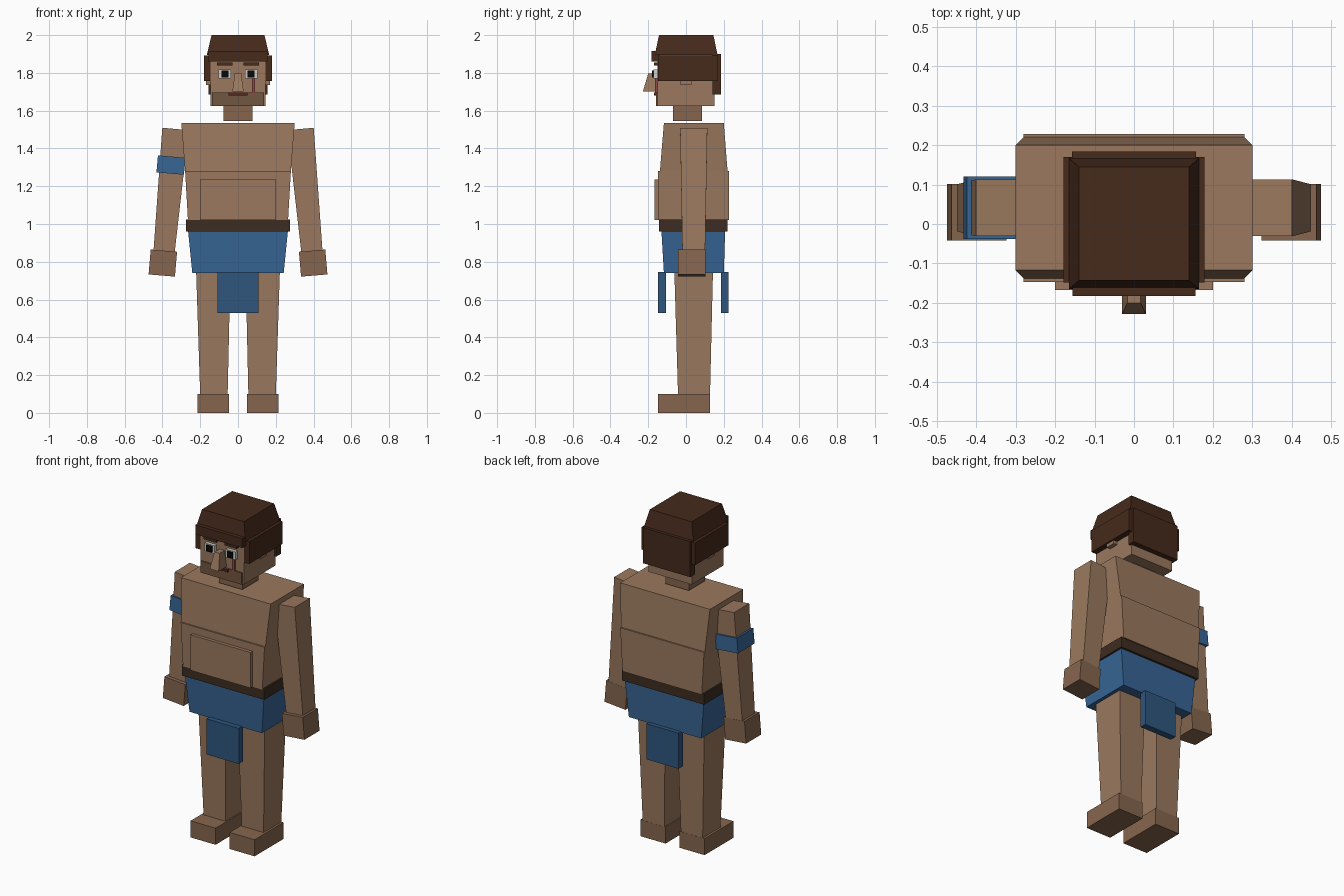
import bpy
from math import radians
from mathutils import Matrix, Vector

if "Cube" in bpy.data.objects:
    bpy.data.objects.remove(bpy.data.objects["Cube"])


def material(name, rgb):
    m = bpy.data.materials.new(name)
    m.diffuse_color = (*[c ** 2.2 for c in rgb], 1)
    m.use_nodes = True
    m.node_tree.nodes["Principled BSDF"].inputs["Base Color"].default_value = m.diffuse_color
    return m


SKIN = material("skin", (0.60, 0.47, 0.37))
PALM = material("hand_skin", (0.52, 0.40, 0.31))
STUBBLE = material("stubble", (0.44, 0.34, 0.26))
HAIR = material("hair", (0.28, 0.18, 0.13))
BLUE = material("blue_cloth", (0.23, 0.40, 0.58))
FLAP = material("dark_blue_cloth", (0.20, 0.34, 0.49))
LEATHER = material("leather", (0.25, 0.19, 0.15))
WHITE = material("eye_white", (0.80, 0.80, 0.78))
BLACK = material("black", (0.06, 0.06, 0.06))
LIP = material("lip", (0.36, 0.16, 0.14))
SCAR = material("scar", (0.55, 0.30, 0.27))


def block(name, mat, z0, z1, base, top=None, matrix=None):
    """Tapered box: base and top are (x0, x1, y0, y1) rectangles."""
    top = top or base
    verts = []
    for z, (x0, x1, y0, y1) in ((z0, base), (z1, top)):
        x0, x1 = min(x0, x1), max(x0, x1)
        verts += [(x0, y0, z), (x1, y0, z), (x1, y1, z), (x0, y1, z)]
    if matrix:
        verts = [matrix @ Vector(v) for v in verts]
    faces = [(3, 2, 1, 0), (4, 5, 6, 7)]
    faces += [(i, (i + 1) % 4, (i + 1) % 4 + 4, i + 4) for i in range(4)]
    me = bpy.data.meshes.new(name)
    me.from_pydata(verts, [], faces)
    me.materials.append(mat)
    ob = bpy.data.objects.new(name, me)
    bpy.context.collection.objects.link(ob)
    return ob


def wide(w, y0, y1):
    return (-w, w, y0, y1)


def tilted(s, x, y, z, degrees):
    """Frame at a point on the side s, leaning outwards towards the bottom."""
    return Matrix.Translation((s * x, y, z)) @ Matrix.Rotation(radians(-s * degrees), 4, 'Y')


# torso and clothing
block("chest", SKIN, 1.28, 1.535, wide(0.28, -0.138, 0.22), wide(0.30, -0.117, 0.20))
block("abdomen", SKIN, 1.02, 1.28, wide(0.265, -0.147, 0.228), wide(0.28, -0.147, 0.228))
block("belly_plate", SKIN, 1.02, 1.235, wide(0.20, -0.167, -0.13))
block("belt", LEATHER, 0.96, 1.025, wide(0.275, -0.143, 0.22))
block("shorts", BLUE, 0.74, 0.96, wide(0.242, -0.117, 0.20), wide(0.264, -0.13, 0.207))
block("front_flap", FLAP, 0.53, 0.745, wide(0.108, -0.147, -0.107))
block("back_flap", FLAP, 0.53, 0.745, wide(0.108, 0.185, 0.225))

# limbs
for s, side in ((-1, "right"), (1, "left")):
    block(side + "_leg", SKIN, 0.09, 0.76, (s * 0.055, s * 0.20, -0.042, 0.127),
          (s * 0.04, s * 0.222, -0.062, 0.143))
    block(side + "_foot", PALM, 0, 0.1, (s * 0.047, s * 0.214, -0.147, 0.128))
    block(side + "_arm", SKIN, -0.66, 0, wide(0.056, -0.06, 0.06), wide(0.07, -0.072, 0.072),
          tilted(s, 0.331, 0.041, 1.503, 5.3))
    block(side + "_hand", PALM, -0.066, 0.066, wide(0.07, -0.072, 0.072), None,
          tilted(s, 0.398, 0.03, 0.793, 4.8))
block("armband", BLUE, -0.045, 0.045, wide(0.073, -0.079, 0.079), None,
      tilted(-1, 0.355, 0.041, 1.312, 5.0))

# head
block("neck", PALM, 1.545, 1.64, wide(0.078, -0.07, 0.085))
block("head", SKIN, 1.625, 1.91, wide(0.145, -0.152, 0.152))
block("jaw_stubble", STUBBLE, 1.625, 1.695, wide(0.137, -0.16, -0.14))
block("mouth", LIP, 1.68, 1.695, wide(0.05, -0.17, -0.14))
block("nose", SKIN, 1.702, 1.797, wide(0.03, -0.228, -0.15), wide(0.017, -0.2, -0.15))
block("scar", SCAR, 1.685, 1.77, (0.073, 0.09, -0.163, -0.14))

# hair
block("hair_cap", HAIR, 1.895, 2.0, wide(0.165, -0.165, 0.167), wide(0.14, -0.143, 0.145))
block("hair_fringe", HAIR, 1.86, 1.917, wide(0.156, -0.183, -0.14))
block("hair_back", HAIR, 1.685, 1.90, wide(0.157, 0.14, 0.184))

# paired face parts
for s, side in ((-1, "right"), (1, "left")):
    block(side + "_hair_side", HAIR, 1.757, 1.892, (s * 0.135, s * 0.179, -0.148, 0.17))
    block(side + "_ear", SKIN, 1.737, 1.82, (s * 0.135, s * 0.17, -0.03, 0.03))
    block(side + "_eye", WHITE, 1.77, 1.818, (s * 0.037, s * 0.103, -0.172, -0.14))
    block(side + "_pupil", BLACK, 1.776, 1.812, (s * 0.051, s * 0.088, -0.18, -0.15))
    block(side + "_eyebrow", HAIR, 1.838, 1.856, (s * 0.028, s * 0.11, -0.17, -0.14))
